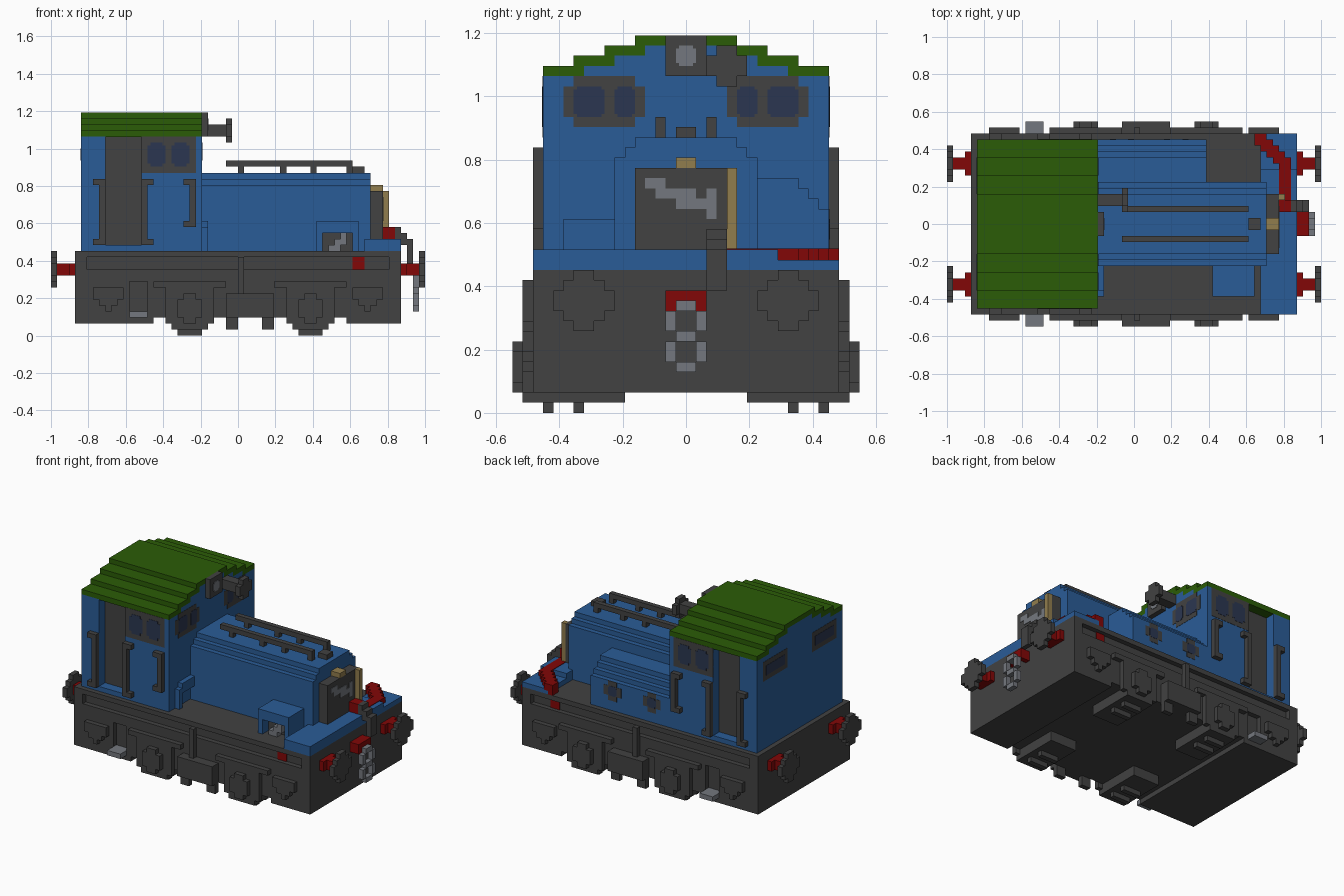
import bpy, bmesh
from mathutils import Vector

if "Cube" in bpy.data.objects:
    bpy.data.objects.remove(bpy.data.objects["Cube"], do_unlink=True)

U = 2 / 62  # size of one block; all coordinates below are counted in blocks


def material(name, rgb):
    m = bpy.data.materials.new(name)
    m.use_nodes = True
    m.diffuse_color = (*rgb, 1)
    m.node_tree.nodes["Principled BSDF"].inputs["Base Color"].default_value = (*rgb, 1)
    return m


DARK = material("dark grey", (0.054, 0.054, 0.054))
BLUE = material("blue", (0.023, 0.107, 0.31))
GREEN = material("green", (0.024, 0.107, 0.002))
RED = material("red", (0.225, 0.002, 0.002))
GOLD = material("brass", (0.285, 0.205, 0.075))
GREY = material("light grey", (0.175, 0.187, 0.21))
GLASS = material("navy glass", (0.024, 0.037, 0.082))


def finish(name, mat, bm, mirror):
    bmesh.ops.recalc_face_normals(bm, faces=bm.faces)
    bmesh.ops.scale(bm, vec=(U, U, U), verts=bm.verts)
    me = bpy.data.meshes.new(name)
    bm.to_mesh(me)
    bm.free()
    me.materials.append(mat)
    ob = bpy.data.objects.new(name, me)
    bpy.context.collection.objects.link(ob)
    if mirror:
        mod = ob.modifiers.new("Mirror", 'MIRROR')
        mod.use_axis = ["X" in mirror, "Y" in mirror, False]


def part(name, mat, *boxes, mirror=""):
    """One object from boxes given as (x0, x1, y0, y1, z0, z1)."""
    bm = bmesh.new()
    for b in boxes:
        lo, hi = Vector(b[0::2]), Vector(b[1::2])
        vs = bmesh.ops.create_cube(bm, size=1)["verts"]
        bmesh.ops.scale(bm, vec=hi - lo, verts=vs)
        bmesh.ops.translate(bm, vec=(lo + hi) / 2, verts=vs)
    finish(name, mat, bm, mirror)


def notched(name, mat, axis, p0, p1, a0, a1, z0, z1, steps=1, size=1.0, mirror=""):
    """Plate from p0 to p1 along the axis, its corners cut in square steps."""
    corner = []
    for i in range(steps + 1):
        corner.append(((steps - i) * size, i * size))
        if i < steps:
            corner.append(((steps - i) * size, (i + 1) * size))
    pts = [(a0 + a, z0 + z) for a, z in corner]
    pts += [(a0 + a, z1 - z) for a, z in reversed(corner)]
    pts += [(a1 - a, z1 - z) for a, z in corner]
    pts += [(a1 - a, z0 + z) for a, z in reversed(corner)]
    bm = bmesh.new()
    back, front = [[bm.verts.new((p, a, z) if axis == "x" else (a, p, z)) for a, z in pts]
                   for p in (p0, p1)]
    bm.faces.new(back)
    bm.faces.new(front)
    for i in range(len(pts)):
        bm.faces.new((back[i - 1], back[i], front[i], front[i - 1]))
    finish(name, mat, bm, mirror)


# Chassis core, and side skins that leave a long groove and a step pocket
part("chassis", DARK, (-27, -14, -14, 14, 2, 14), (18, 27, -14, 14, 2, 14), (-14, 18, -14, 14, 3, 14))
part("chassis_side", DARK, (-27, 27, 14, 15, 13, 14), (-27, -25, 14, 15, 2, 13), (25, 27, 14, 15, 2, 13),
     (-25, -18, 14, 15, 2, 11), (-18, -15, 14, 15, 9, 11), (-18, -15, 14, 15, 2, 3),
     (-15, -14, 14, 15, 2, 11), (-14, 18, 14, 15, 3, 11), (18, 25, 14, 15, 2, 11), mirror="Y")
part("side_marker", RED, (19, 21, 13.9, 14.2, 11, 13), mirror="Y")
part("cab_step", GREY, (-18, -15, 14, 17, 3, 4), mirror="Y")

# Running gear
part("brake_gear", DARK, (-2, 6, 15, 17, 3, 7), (-2, 0, 15, 16, 1, 3), (4, 6, 15, 16, 1, 3),
     (0, 1, 15, 16, 7, 13), mirror="Y")
for cx, end in ((-8, "rear"), (12, "front")):
    part(end + "_wheels", DARK, (cx - 2, cx + 2, 10, 11, 0, 3), (cx - 2, cx + 2, 13, 14, 0, 3),
         (cx - 3, cx + 3, 6, 16, 1, 3), mirror="Y")
    part(end + "_axle_guard", DARK, (cx - 4, cx + 4, 15, 16, 2, 8), (cx - 6, cx + 6, 15, 16, 8, 9),
         mirror="Y")
    notched(end + "_axle_box", DARK, "y", 16, 17, cx - 2, cx + 2, 2, 7, mirror="Y")
for x0, end in ((-24, "rear"), (19, "front")):
    part(end + "_sandbox", DARK, (x0, x0 + 5, 15, 16, 6, 8), (x0 + 1, x0 + 4, 15, 16, 5, 6),
         (x0 + 2, x0 + 3, 15, 16, 4, 5), mirror="Y")

# Buffers on both ends
part("buffer_shaft", RED, (27, 28, 8, 12, 10, 12), (28, 30, 9, 11, 10, 12), mirror="XY")
notched("buffer_head", DARK, "x", 30, 31, 7, 13, 8, 14, steps=2, mirror="XY")

# Front coupling, chain and brake hose
part("coupling", RED, (27, 29, -2, 2, 11, 12), (27, 29, -2, -1, 10, 11), (27, 29, 1, 2, 10, 11))
part("chain", GREY, (28, 30, -1, 1, 10, 11), (29, 30, -2, -1, 8, 10), (29, 30, 1, 2, 8, 10),
     (29, 30, -1, 1, 7, 8), (29, 30, -2, -1, 5, 7), (29, 30, 1, 2, 5, 7), (29, 30, -1, 1, 4, 5))
part("brake_hose", DARK, (26, 27, 2, 4, 16, 18), (27, 28, 2, 4, 15, 17), (28, 29, 2, 4, 12, 16))

# Front deck and the red pipe across it
part("front_deck", BLUE, (21, 27, -15, 15, 14, 15), (21, 27, -15, 9, 15, 16))
part("red_pipe", RED, (24, 26, 2, 4, 15, 18), (24, 26, 4, 11, 15, 16.1), (23, 25, 10, 12, 15, 16.1),
     (22, 24, 11, 13, 15, 16.1), (21, 23, 12, 14, 15, 16.1), (20, 22, 13, 15, 14, 16.1))

# Cab walls, recessed doors and stepped roof
part("cab", BLUE, (-26, -22, -14, 14, 14, 33), (-16, -6, -14, 14, 14, 33), (-22, -16, -14, 14, 14, 15),
     (-26, -6, -10, 10, 33, 34), (-26, -6, -7, 7, 34, 35), (-26, -6, -4, 4, 35, 36))
part("cab_door", DARK, (-22, -16, -12, 12, 15, 33))
part("roof", GREEN, (-26, -6, 10, 14, 33, 34), (-26, -6, 7, 11, 34, 35), (-26, -6, 4, 8, 35, 36),
     (-26, -6, 0, 5, 36, 37), (-22, -16, 10, 14, 32.9, 33), mirror="Y")


def handrail(name, bar, tip, z0):
    lo, hi = min(bar, tip), max(bar, tip) + 1
    part(name, DARK, (bar, bar + 1, 14, 15, z0, 26), (lo, hi, 14, 15, z0, z0 + 1),
         (lo, hi, 14, 15, 25, 26), mirror="Y")


handrail("rear_handrail", -23, -24, 15)
handrail("middle_handrail", -16, -15, 15)
handrail("front_handrail", -8, -9, 18)

# Cab windows
part("side_window_frame", DARK, (-16, -7, 13.9, 14.05, 27, 33), mirror="Y")
for x0 in (-15, -11):
    notched("side_window_pane", GLASS, "y", 13.9, 14.1, x0, x0 + 3, 28, 32, size=0.5, mirror="Y")
notched("front_window_frame", DARK, "x", -6.1, -5.95, 4, 12, 28, 33, mirror="Y")
for y0, y1, side in ((5, 7, "inner"), (8, 11, "outer")):
    notched(f"front_{side}_pane", GLASS, "x", -6.1, -5.9, y0, y1, 29, 32, size=0.3, mirror="Y")
part("rear_window_frame", DARK, (-26.05, -25.9, 4, 12, 28, 32), mirror="Y")
part("rear_window_pane", GLASS, (-26.1, -25.9, 5, 11, 29, 31), mirror="Y")

# Headlamp and horn on the cab front
part("headlamp", DARK, (-6, -5, -2, 2, 33, 37))
notched("headlamp_lens", GREY, "x", -5.1, -4.9, -1, 1, 34, 36, size=0.3)
part("horn_tube", DARK, (-6, -2, 3, 5, 33, 35))
notched("horn_bell", DARK, "x", -2, -1, 2, 6, 32, 36)

# Bonnet, left equipment box, cab front pipe and right tool box
part("bonnet", BLUE, (-6, 22, -7, 7, 14, 25), (-6, 22, -6, 6, 25, 26), (-6, 22, -5, 5, 26, 27))
part("left_box", BLUE, (-6, 12, 7, 11, 14, 23), (-6, 12, 11, 12, 14, 22), (-6, 12, 12, 13, 14, 21),
     (-6, 12, 13, 14, 14, 20))
for x0 in (-4, 5):
    notched("porthole_frame", DARK, "y", 13.9, 14.05, x0, x0 + 4, 16, 20)
    notched("porthole_glass", GLASS, "y", 13.9, 14.1, x0 + 1, x0 + 3, 17, 19, size=0.3)
part("cab_front_pipe", BLUE, (-6, -5, -12, -11, 14, 18), (-6, -5, -11, -7, 17, 19))
part("tool_box", BLUE, (13, 20, -12, -7, 17, 19), (13, 14, -12, -7, 14, 17), (19, 20, -12, -7, 14, 17))
part("tool_box_inside", DARK, (14, 19, -10, -7, 14, 17))
part("tools", GREY, (15, 16, -11.5, -10, 14, 15), (16, 17, -11.5, -10, 14, 16), (17, 18, -11.5, -10, 15, 17))

# Radiator with brass trim and worn metal patches
part("radiator", DARK, (22, 24, -5, 5, 16, 24))
part("radiator_cap", GOLD, (22, 24, -1, 1, 24, 25))
part("radiator_side_trim", GOLD, (24, 25, 4, 5, 16, 24))
part("radiator_patches", GREY, (23.9, 24.1, -4, -2, 22, 23), (23.9, 24.1, -3, 1, 21, 22),
     (23.9, 24.1, -1, 2, 20, 21), (23.9, 24.1, 2, 3, 19, 22))

# Bonnet rails and filler cap
part("bonnet_rail", DARK, (-2, 19, 2, 3, 28, 29),
     *[(x, x + 1, 2, 3, 27, 28) for x in (0, 7, 12, 18)], mirror="Y")
part("filler_cap", DARK, (19, 21, -1, 1, 27, 28))
